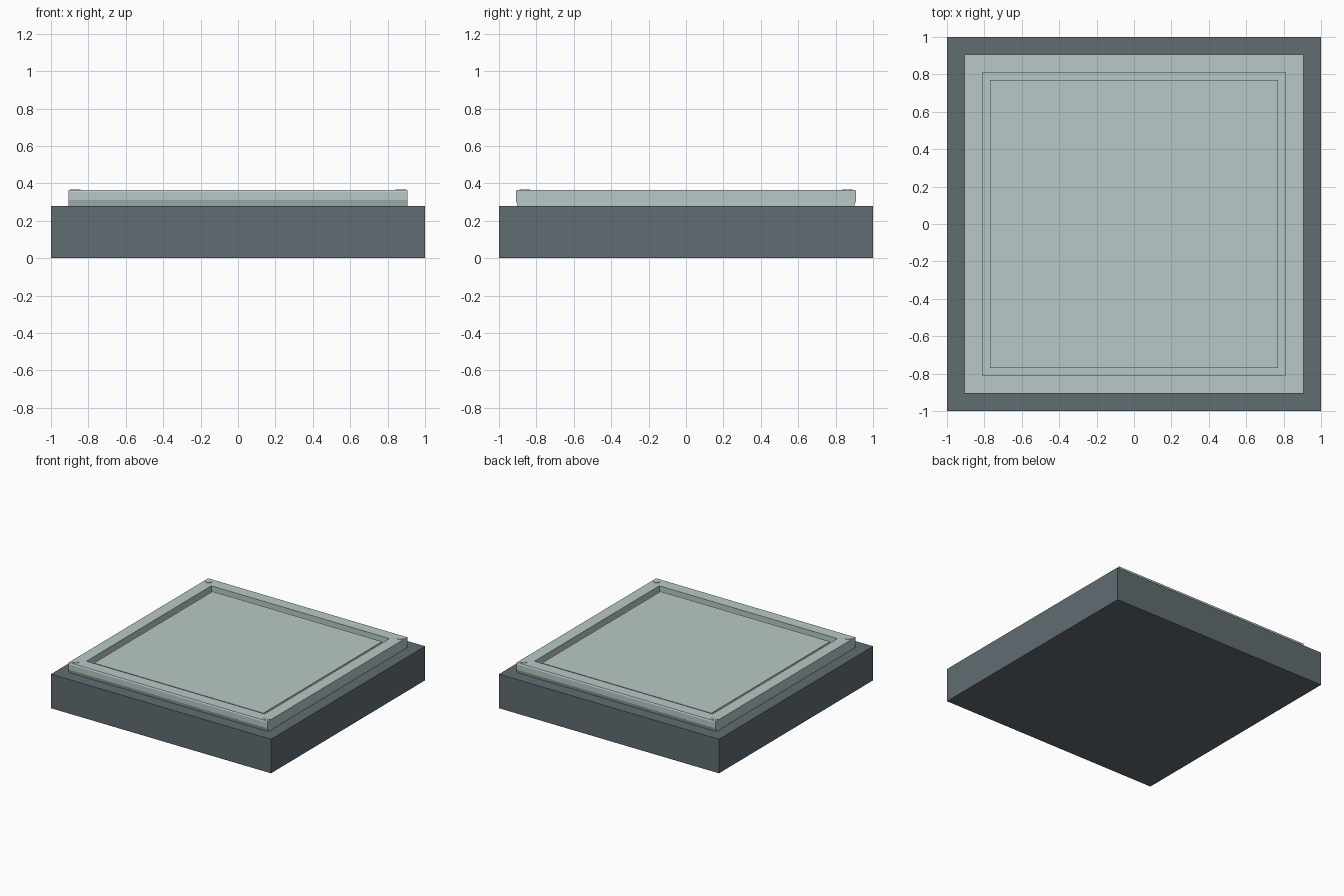
import bpy
import bmesh
from mathutils import Vector

cube = bpy.data.objects.get("Cube")
if cube:
    bpy.data.objects.remove(cube, do_unlink=True)


def material(name, rgb):
    m = bpy.data.materials.new(name)
    m.use_nodes = True
    color = (*rgb, 1)
    m.diffuse_color = color
    m.node_tree.nodes["Principled BSDF"].inputs["Base Color"].default_value = color
    return m


slate = material("slate grey", (0.115, 0.150, 0.168))
pale = material("pale grey green", (0.479, 0.584, 0.571))


def finish(name, bm, mat):
    bmesh.ops.recalc_face_normals(bm, faces=bm.faces)
    mesh = bpy.data.meshes.new(name)
    bm.to_mesh(mesh)
    bm.free()
    mesh.materials.append(mat)
    ob = bpy.data.objects.new(name, mesh)
    bpy.context.collection.objects.link(ob)
    return ob


def box(name, half, z0, z1, mat):
    bm = bmesh.new()
    bmesh.ops.create_cube(bm, size=1)
    bmesh.ops.scale(bm, vec=(2 * half, 2 * half, z1 - z0), verts=bm.verts)
    bmesh.ops.translate(bm, vec=(0, 0, (z0 + z1) / 2), verts=bm.verts)
    return finish(name, bm, mat)


TOP, BASE_TOP, GROOVE = 0.365, 0.28, 0.30
HALF_X = 0.905

# Base block
box("base", 1.0, 0, BASE_TOP, slate)

# Rim: side profile swept across x, with a square recess in its top
side = [(0.90, BASE_TOP), (0.91, 0.31), (0.91, 0.355), (0.905, TOP)]
profile = side + [(-y, z) for y, z in reversed(side)]
bm = bmesh.new()
end = bm.faces.new([bm.verts.new((-HALF_X, y, z)) for y, z in profile])
swept = bmesh.ops.extrude_face_region(bm, geom=[end])["geom"]
bmesh.ops.translate(bm, vec=(2 * HALF_X, 0, 0),
                    verts=[v for v in swept if isinstance(v, bmesh.types.BMVert)])
bmesh.ops.recalc_face_normals(bm, faces=bm.faces)
top = max(bm.faces, key=lambda f: f.calc_center_median().z)
bmesh.ops.inset_region(bm, faces=[top], thickness=0.095, use_even_offset=True)
floor = bmesh.ops.extrude_discrete_faces(bm, faces=[top])["faces"][0]
bmesh.ops.translate(bm, vec=Vector((0, 0, GROOVE - TOP)), verts=floor.verts)
finish("rim", bm, pale)

# Centre panel, set slightly below the rim with a narrow gap around it
box("centre_panel", 0.77, GROOVE, 0.345, pale)

# Low round studs on the rim corners
for sx, x_name in ((-1, "right"), (1, "left")):
    for sy, y_name in ((-1, "front"), (1, "back")):
        bm = bmesh.new()
        bmesh.ops.create_cone(bm, cap_ends=True, segments=24,
                              radius1=0.027, radius2=0.027, depth=0.006)
        bmesh.ops.translate(bm, vec=(sx * 0.87, sy * 0.862, TOP), verts=bm.verts)
        finish(f"corner_stud_{y_name}_{x_name}", bm, pale)
